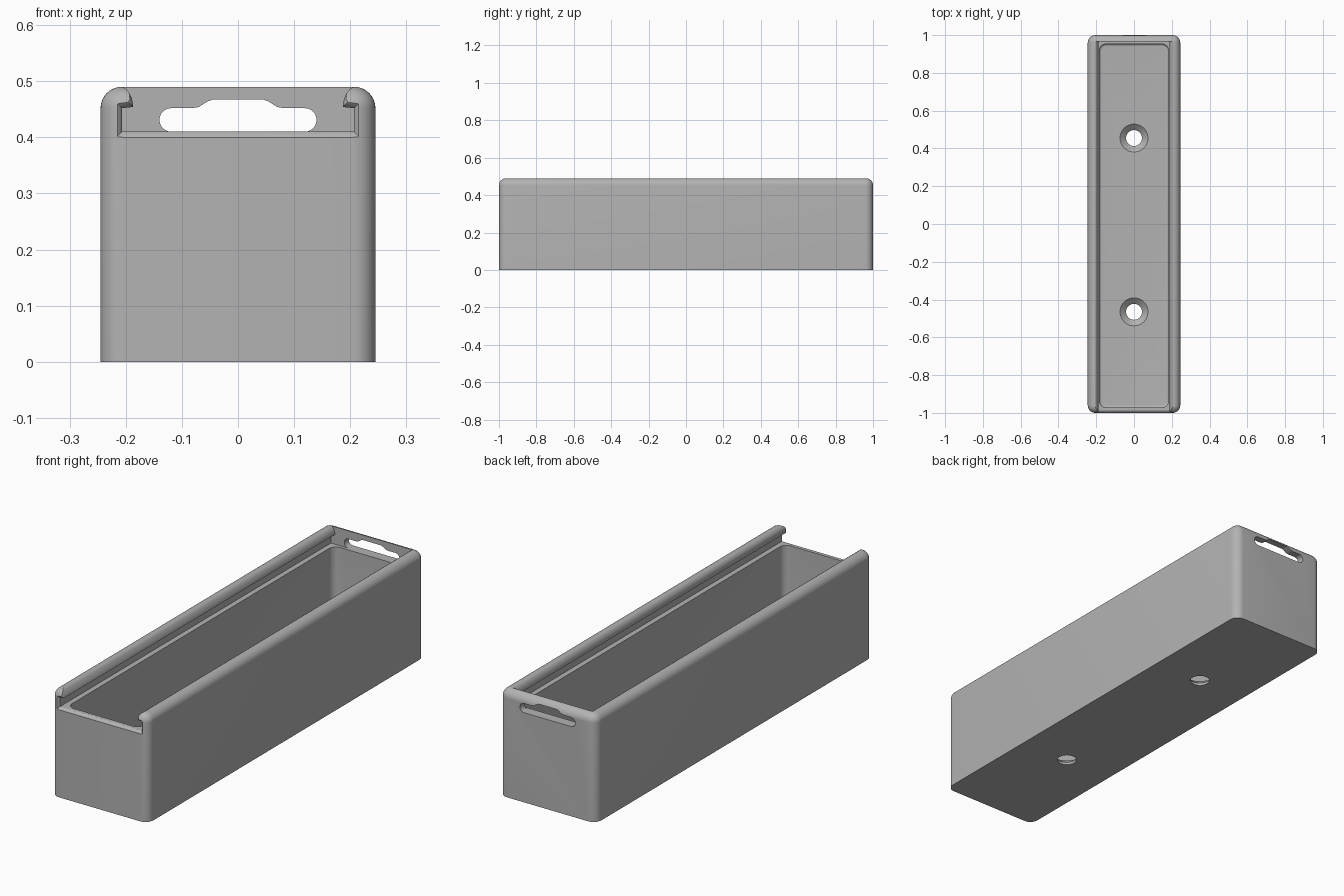
import bpy, bmesh, math
from mathutils import Matrix

cube = bpy.data.objects.get("Cube")
if cube:
    bpy.data.objects.remove(cube, do_unlink=True)

HALF_W, HEIGHT, FLOOR, LEDGE = 0.245, 0.49, 0.04, 0.41

grey = bpy.data.materials.new("plain_grey")
grey.use_nodes = True
grey.diffuse_color = (0.45, 0.45, 0.45, 1)
grey.node_tree.nodes["Principled BSDF"].inputs["Base Color"].default_value = (0.45, 0.45, 0.45, 1)


def finish(bm, name):
    bmesh.ops.recalc_face_normals(bm, faces=bm.faces)
    mesh = bpy.data.meshes.new(name)
    bm.to_mesh(mesh)
    bm.free()
    mesh.materials.append(grey)
    obj = bpy.data.objects.new(name, mesh)
    bpy.context.collection.objects.link(obj)
    return obj


def rounded_box(name, x, y0, y1, z0, z1, corner, rim, rim_z):
    """Box with rounded upright corners and one rounded rim."""
    bm = bmesh.new()
    bmesh.ops.create_cube(bm, size=1)
    bmesh.ops.transform(bm, verts=bm.verts, matrix=Matrix.Translation(
        (0, (y0 + y1) / 2, (z0 + z1) / 2)) @ Matrix.Diagonal((2 * x, y1 - y0, z1 - z0, 1)))
    upright = [e for e in bm.edges if abs(e.verts[0].co.z - e.verts[1].co.z) > 0.01]
    bmesh.ops.bevel(bm, geom=upright, offset=corner, segments=8, profile=0.5, affect='EDGES')
    edges = [e for e in bm.edges if all(abs(v.co.z - rim_z) < 1e-4 for v in e.verts)]
    bmesh.ops.bevel(bm, geom=edges, offset=rim, segments=8, profile=0.5, affect='EDGES')
    return finish(bm, name)


def loft(name, rings):
    """Closed solid through matching rings of points."""
    bm = bmesh.new()
    rows = [[bm.verts.new(p) for p in ring] for ring in rings]
    n = len(rows[0])
    for a, b in zip(rows, rows[1:]):
        for i in range(n):
            j = (i + 1) % n
            bm.faces.new((a[i], a[j], b[j], b[i]))
    bm.faces.new(rows[0])
    bm.faces.new(rows[-1])
    return finish(bm, name)


def circle(r, y, z):
    steps = [2 * math.pi * i / 48 for i in range(48)]
    return [(r * math.cos(a), y + r * math.sin(a), z) for a in steps]


def groove_ring(y, e):
    """Lid groove section, widened by e, with rounded overhanging lips."""
    half = [(0.207 + e, LEDGE - e), (0.207 + e, 0.452 + e), (0.187 + e, 0.454 + e)]
    for i in range(1, 7):
        a = math.radians(15 * i)
        half.append((0.187 + e + 0.025 * (1 - math.cos(a)), 0.454 + e + 0.037 * math.sin(a)))
    half.append((half[-1][0], 0.56))
    return [(x, y, z) for x, z in half] + [(-x, y, z) for x, z in reversed(half)]


def slot_outline():
    """Hanging slot: round ends and a raised middle."""
    r, mid = 0.021, 0.431
    half = [(0.119 + r * math.sin(a), mid - r * math.cos(a))
            for a in [math.pi * i / 12 for i in range(13)]]
    half += [(0.082, 0.452), (0.07, 0.454), (0.054, 0.464), (0.046, 0.467)]
    return half + [(-x, z) for x, z in reversed(half)]


# Main body
body = rounded_box("box_body", HALF_W, -1, 1, 0, HEIGHT, 0.04, 0.038, HEIGHT)

# Cavity, lid groove, screw holes and hanging slot
cutters = [
    rounded_box("cavity_cutter", 0.183, -0.972, 0.953, FLOOR, 0.43, 0.035, 0.012, FLOOR),
    loft("groove_cutter", [groove_ring(y, e) for y, e in
                           [(-1.02, 0.025), (-1, 0.01), (-0.996, 0.005), (-0.988, 0), (0.967, 0)]]),
    loft("slot_cutter", [[(x, y, z) for x, z in slot_outline()] for y in (0.94, 1.05)]),
]
for y in (-0.465, 0.455):
    cutters.append(loft("screw_hole_cutter", [
        circle(0.042, y, -0.02), circle(0.042, y, 0.012),
        circle(0.074, y, FLOOR), circle(0.074, y, FLOOR + 0.03)]))

bpy.context.view_layer.objects.active = body
body.select_set(True)
for cutter in cutters:
    mod = body.modifiers.new("cut", 'BOOLEAN')
    mod.operation = 'DIFFERENCE'
    mod.solver = 'EXACT'
    mod.object = cutter
    bpy.ops.object.modifier_apply(modifier=mod.name)
    bpy.data.objects.remove(cutter, do_unlink=True)

bpy.ops.object.select_all(action='DESELECT')
body.select_set(True)
bpy.ops.object.shade_smooth_by_angle(angle=math.radians(30))
